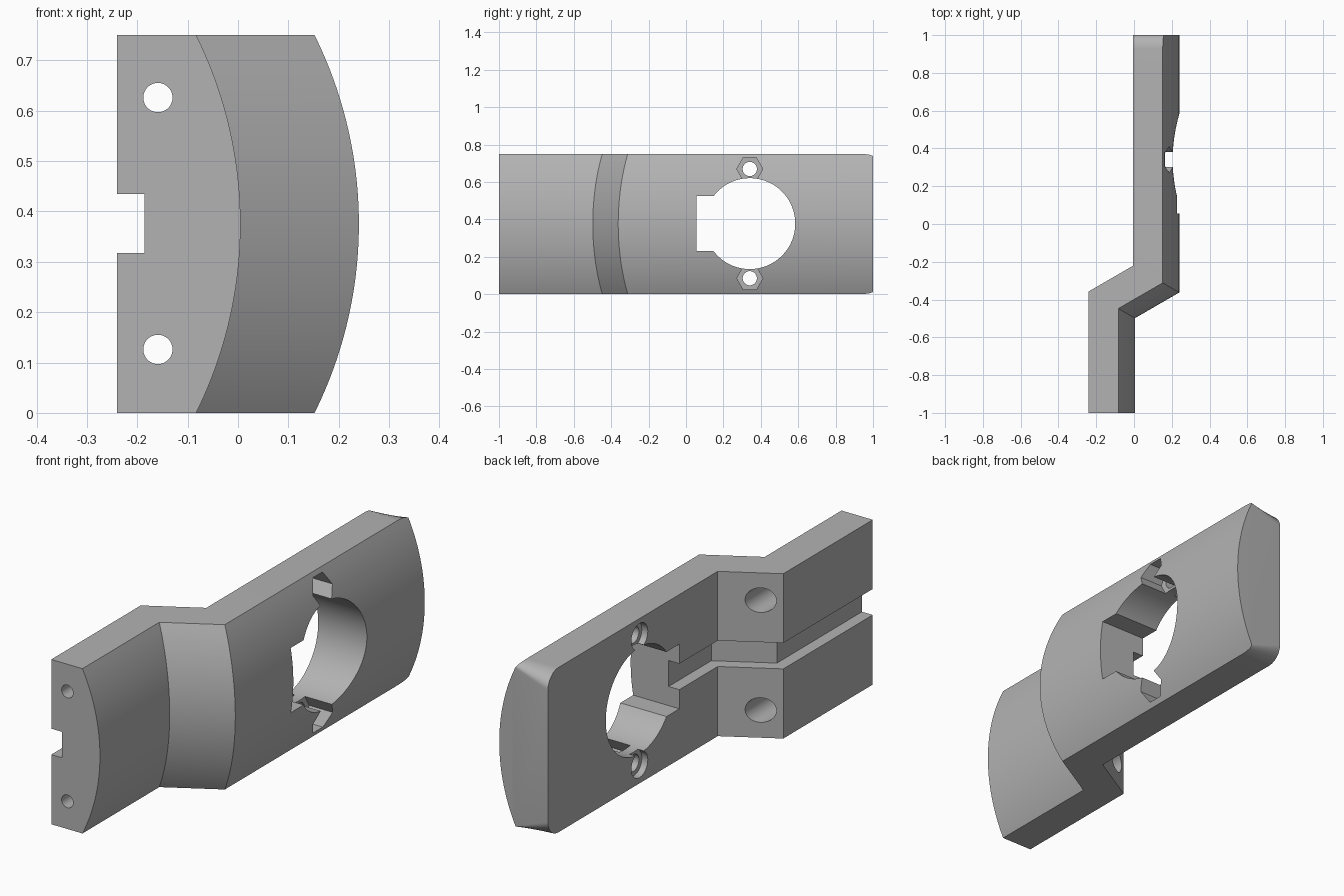
import bpy, bmesh, math
from mathutils import Matrix, Vector

if "Cube" in bpy.data.objects:
    bpy.data.objects.remove(bpy.data.objects["Cube"], do_unlink=True)

HEIGHT, MID = 0.75, 0.375
EDGE, CROWN = 0.157, 0.245          # thickness at the rim and at the middle
MITER = -0.577                      # tilt of the two bend planes

grey = bpy.data.materials.new("plain grey")
grey.use_nodes = True
grey.diffuse_color = (0.45, 0.45, 0.45, 1)
grey.node_tree.nodes["Principled BSDF"].inputs["Base Color"].default_value = grey.diffuse_color


def finish(name, bm):
    bmesh.ops.recalc_face_normals(bm, faces=bm.faces)
    mesh = bpy.data.meshes.new(name)
    bm.to_mesh(mesh)
    bm.free()
    obj = bpy.data.objects.new(name, mesh)
    bpy.context.collection.objects.link(obj)
    return obj


def sweep(section, stations):
    """Loft a (depth, z) section through (x, y, tilt) stations."""
    bm = bmesh.new()
    rings = [[bm.verts.new((x + d, y + tilt * d, z)) for d, z in section]
             for x, y, tilt in stations]
    n = len(section)
    for a, b in zip(rings, rings[1:]):
        for i in range(n):
            j = (i + 1) % n
            bm.faces.new((a[i], a[j], b[j], b[i]))
    bm.faces.new(rings[0])
    bm.faces.new(rings[-1])
    return bm


def rod(name, axis, radius, start, end, centre, sides=64):
    """Cutter along x or y; centre holds the two other coordinates."""
    bm = bmesh.new()
    mid, (c, z) = (start + end) / 2, centre
    if axis == "X":
        place, turn = Vector((mid, c, z)), Matrix.Rotation(math.pi / 2, 4, "Y")
    else:
        place, turn = Vector((c, mid, z)), Matrix.Rotation(math.pi / 2, 4, "X")
    bmesh.ops.create_cone(bm, cap_ends=True, segments=sides, radius1=radius, radius2=radius,
                          depth=end - start, matrix=Matrix.Translation(place) @ turn)
    return finish(name, bm)


# Stepped body with a flat back and a crowned face
R = (MID ** 2 + (CROWN - EDGE) ** 2) / (2 * (CROWN - EDGE))
half = math.asin(MID / R)
STEPS = 48
section = [(0, HEIGHT), (0, 0)]
for i in range(STEPS + 1):
    a = half * (2 * i / STEPS - 1)
    section.append((CROWN - R + R * math.cos(a), MID + R * math.sin(a)))
bends = [(-0.24, -0.357, MITER), (-0.005, -0.221, MITER)]
bm = sweep(section, [(-0.24, -1, 0)] + bends + [(-0.005, 1, 0)])

# Rounded corners at the far end
corners = [e for e in bm.edges
           if all(v.co.y > 0.99 for v in e.verts)
           and (all(v.co.z < 0.001 for v in e.verts)
                or all(v.co.z > HEIGHT - 0.001 for v in e.verts))]
bmesh.ops.bevel(bm, geom=corners, offset=0.075, offset_type="OFFSET", segments=12,
                profile=0.5, affect="EDGES", clamp_overlap=False)
body = finish("stepped_bracket", bm)
body.data.materials.append(grey)

# Cable channel following the back
channel = [(-0.06, 0.317), (0.054, 0.317), (0.054, 0.435), (-0.06, 0.435)]
cutters = [finish("channel_cutter",
                  sweep(channel, [(-0.24, -1.1, 0)] + bends + [(-0.005, 0.12, 0)]))]

# Main round opening and its square side notch
cutters.append(rod("opening_cutter", "X", 0.243, -0.3, 0.5, (0.341, 0.377), 128))
bm = bmesh.new()
bmesh.ops.create_cube(bm, size=1, matrix=Matrix.Translation((0.1, 0.18, 0.377))
                      @ Matrix.Diagonal((0.8, 0.25, 0.294, 1)))
cutters.append(finish("notch_cutter", bm))

# Bolt holes: hex pocket on the face, round recess on the back
for z in (0.085, 0.669):
    spot = (0.341, z)
    cutters.append(rod("bolt_cutter", "X", 0.038, -0.3, 0.5, spot))
    cutters.append(rod("hex_cutter", "X", 0.07, 0.07, 0.5, spot, 6))
    cutters.append(rod("recess_cutter", "X", 0.059, -0.2, 0.025, spot))

# Lengthwise mounting holes with wide bores from the sloped face
for z in (0.126, 0.626):
    spot = (-0.159, z)
    cutters.append(rod("mount_cutter", "Y", 0.029, -1.2, 0.2, spot))
    cutters.append(rod("bore_cutter", "Y", 0.056, -0.52, 0.2, spot))

bpy.context.view_layer.objects.active = body
body.select_set(True)
for cutter in cutters:
    cutter.hide_render = True
    mod = body.modifiers.new("cut", "BOOLEAN")
    mod.operation = "DIFFERENCE"
    mod.solver = "EXACT"
    mod.object = cutter
    bpy.ops.object.modifier_apply(modifier=mod.name)
    bpy.data.objects.remove(cutter, do_unlink=True)

bpy.ops.object.shade_smooth_by_angle(angle=math.radians(20))
